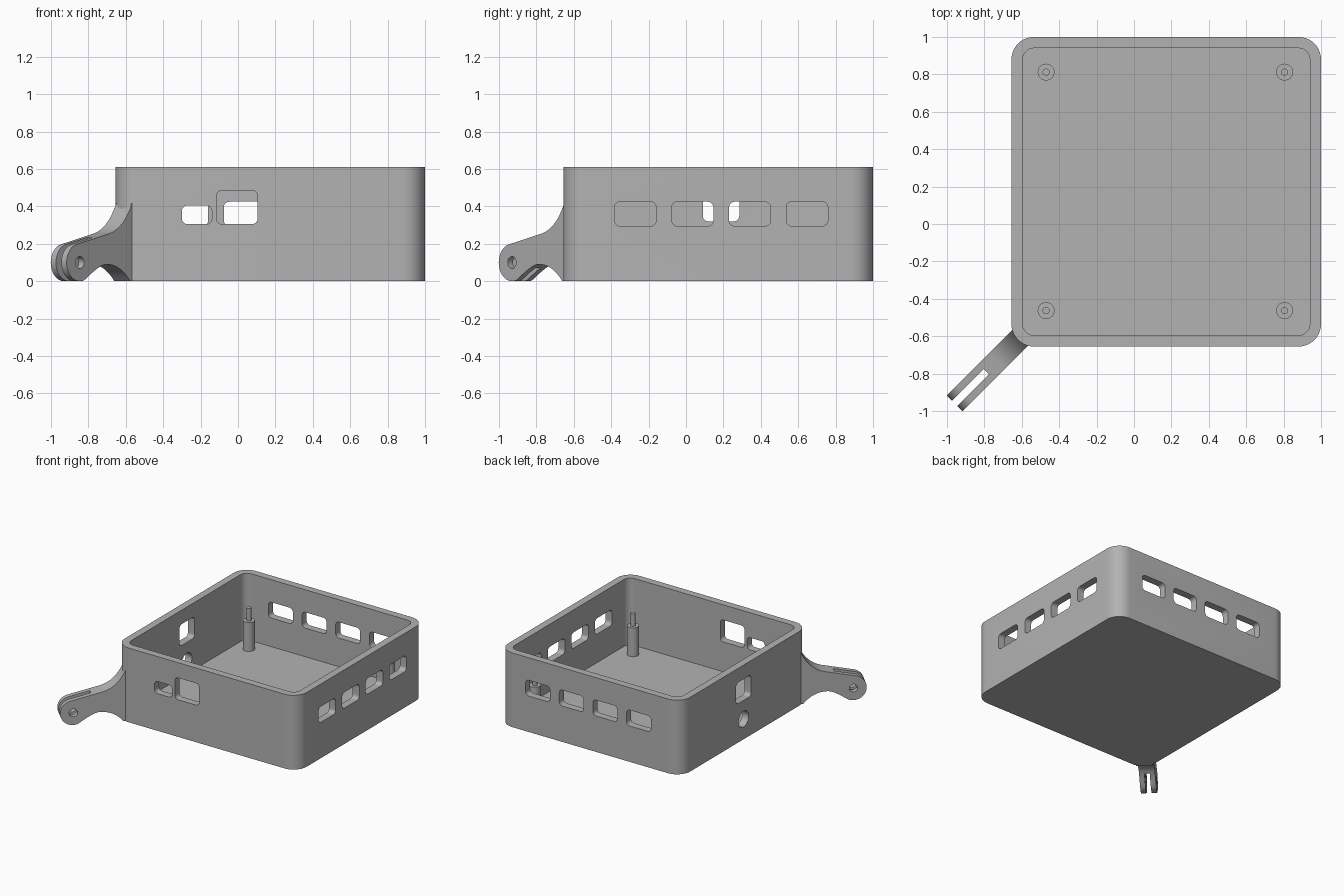
import bpy
import bmesh
from math import sin, cos, pi, radians, sqrt
from mathutils import Matrix, Vector

if "Cube" in bpy.data.objects:
    bpy.data.objects.remove(bpy.data.objects["Cube"])

# Single grey plastic
grey = bpy.data.materials.new("grey plastic")
grey.use_nodes = True
colour = (0.45, 0.45, 0.45, 1)
grey.diffuse_color = colour
grey.node_tree.nodes["Principled BSDF"].inputs["Base Color"].default_value = colour

X, Y, Z = Vector((1, 0, 0)), Vector((0, 1, 0)), Vector((0, 0, 1))
OUT = Vector((-1, -1, 0)).normalized()     # direction the arm points
ACROSS = Vector((1, -1, 0)).normalized()   # across the arm


def arc(cx, cy, r, start, end, steps=12):
    angles = [radians(start + (end - start) * i / steps) for i in range(steps + 1)]
    return [(cx + r * cos(a), cy + r * sin(a)) for a in angles]


def bezier(a, b, c, steps=12):
    a, b, c = Vector(a), Vector(b), Vector(c)
    ts = [i / steps for i in range(steps + 1)]
    return [tuple(a * (1 - t) ** 2 + b * 2 * t * (1 - t) + c * t * t) for t in ts]


def rounded(u0, u1, v0, v1, r, steps=10):
    corners = [(u1 - r, v1 - r), (u0 + r, v1 - r), (u0 + r, v0 + r), (u1 - r, v0 + r)]
    return [p for i, (u, v) in enumerate(corners)
            for p in arc(u, v, r, 90 * i, 90 * i + 90, steps)]


def circle(u, v, r):
    return arc(u, v, r, 0, 360, 32)[:-1]


def prism(name, outline, n0, n1, u=X, v=Y, n=Z):
    """Extrude an outline in the u, v plane from n0 to n1 along n."""
    bm = bmesh.new()
    face = bm.faces.new([bm.verts.new(u * a + v * b + n * n0) for a, b in outline])
    top = bmesh.ops.extrude_face_region(bm, geom=[face])
    moved = [g for g in top["geom"] if isinstance(g, bmesh.types.BMVert)]
    bmesh.ops.translate(bm, verts=moved, vec=n * (n1 - n0))
    bmesh.ops.recalc_face_normals(bm, faces=bm.faces)
    mesh = bpy.data.meshes.new(name)
    bm.to_mesh(mesh)
    bm.free()
    mesh.materials.append(grey)
    obj = bpy.data.objects.new(name, mesh)
    bpy.context.collection.objects.link(obj)
    return obj


def cut(obj, cutters):
    for c in cutters:
        mod = obj.modifiers.new("cut", "BOOLEAN")
        mod.operation, mod.solver, mod.object = "DIFFERENCE", "EXACT", c
    graph = bpy.context.evaluated_depsgraph_get()
    mesh = bpy.data.meshes.new_from_object(obj.evaluated_get(graph))
    obj.modifiers.clear()
    obj.data = mesh
    for c in cutters:
        bpy.data.objects.remove(c)


def smooth(obj):
    bpy.ops.object.select_all(action="DESELECT")
    obj.select_set(True)
    bpy.context.view_layer.objects.active = obj
    bpy.ops.object.shade_smooth_by_angle(angle=radians(30))


# Open box with rounded corners
LOW, HIGH, WALL, TOP, FLOOR = -0.655, 1.0, 0.06, 0.61, 0.06
box = prism("box", rounded(LOW, HIGH, LOW, HIGH, 0.12), 0, TOP)
a, b = LOW + WALL, HIGH - WALL
cutters = [prism("cavity", rounded(a, b, a, b, 0.06), FLOOR, TOP + 0.1)]

# Four vents in each of the back and left walls
for i in range(4):
    start = -0.382 + 0.306 * i
    vent = rounded(start, start + 0.222, 0.295, 0.425, 0.03)
    cutters.append(prism("vent", vent, 0.9, 1.1, Y, Z, X))
    cutters.append(prism("vent", vent, 0.9, 1.1, X, Z, Y))

# Front ports
for port in (rounded(-0.30, -0.14, 0.305, 0.405, 0.03),
             rounded(-0.115, 0.105, 0.305, 0.485, 0.03)):
    cutters.append(prism("port", port, -0.75, -0.55, X, Z, Y))

# Right wall port and cable hole
cutters.append(prism("port", rounded(0.09, 0.285, 0.32, 0.495, 0.03), -0.75, -0.55, Y, Z, X))
cutters.append(prism("hole", circle(0.187, 0.167, 0.065), -0.75, -0.55, Y, Z, X))
cut(box, cutters)
smooth(box)

# Board posts with locating pins
for x in (-0.47, 0.805):
    for y in (-0.463, 0.812):
        smooth(prism("post", circle(x, y, 0.045), FLOOR - 0.01, 0.297))
        smooth(prism("post_pin", circle(x, y, 0.019), 0.28, 0.40))

# Forked mounting arm on the front right corner
PIVOT, R = 1.256, 0.1
outline = [(0.84, 0), (0.84, 0.43)]
outline += bezier((0.86, 0.42), (0.92, 0.285), (1.03, 0.255))
outline += arc(PIVOT, R, R, 75, -110, 32)
outline += bezier((1.20, 0.02), (1.10, 0.09), (1.06, 0.09))
outline += bezier((1.05, 0.09), (0.95, 0.09), (0.875, 0))
arm = prism("mounting_arm", outline, -0.06, 0.06, OUT, Z, ACROSS)
slot = [(1.117, -0.1), (1.117, 0.5), (1.5, 0.5), (1.5, -0.1)]
cut(arm, [prism("slot", slot, -0.02, 0.02, OUT, Z, ACROSS),
          prism("pivot_hole", circle(PIVOT, R, 0.032), -0.1, 0.1, OUT, Z, ACROSS)])
smooth(arm)
